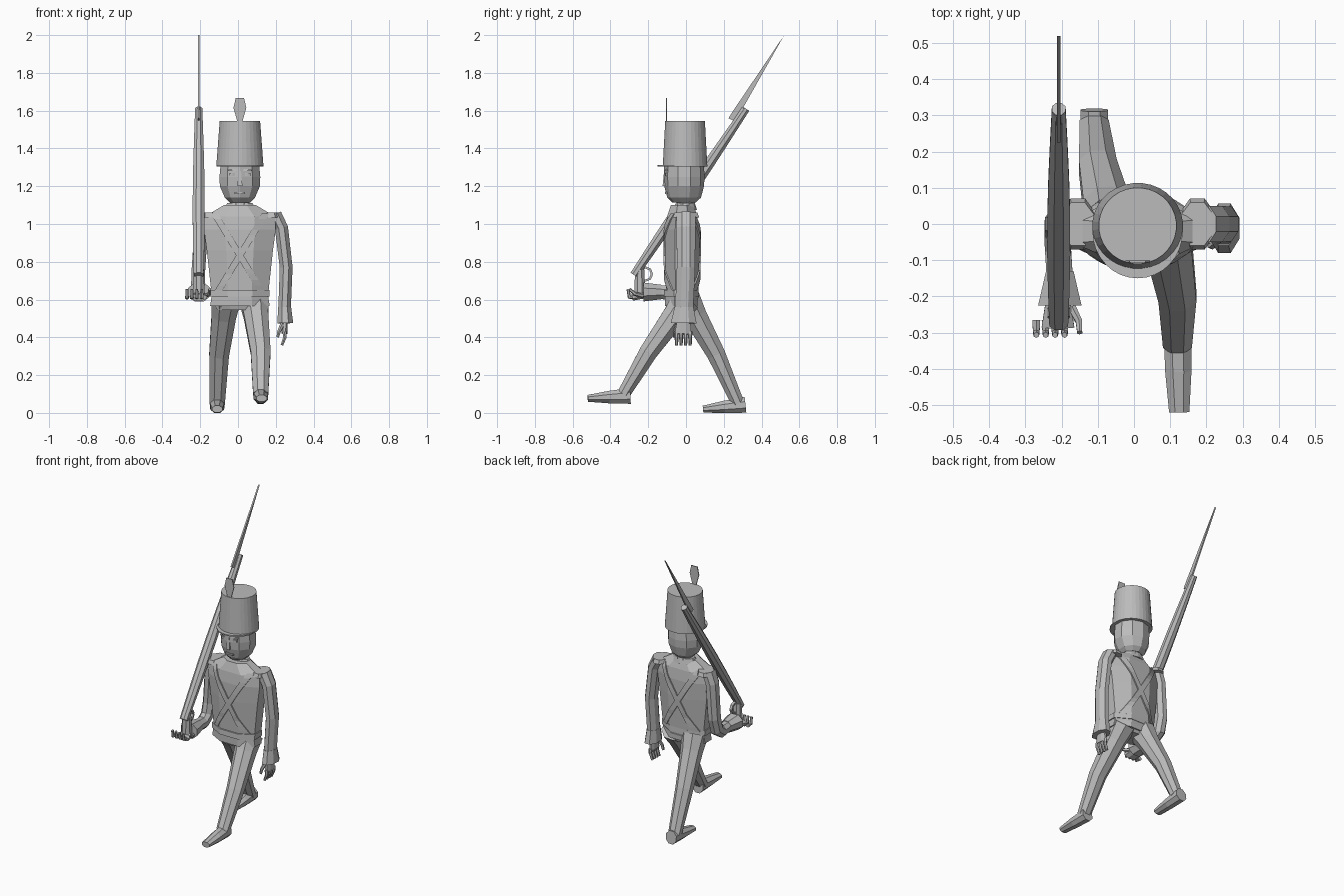
import bpy, bmesh, math
from mathutils import Vector
from mathutils.bvhtree import BVHTree

default_cube = bpy.data.objects.get("Cube")
if default_cube:
    bpy.data.objects.remove(default_cube)

grey = bpy.data.materials.new("plain grey")
grey.use_nodes = True
grey.diffuse_color = (.5, .5, .5, 1)
grey.node_tree.nodes["Principled BSDF"].inputs["Base Color"].default_value = grey.diffuse_color


def finish(name, bm):
    bmesh.ops.recalc_face_normals(bm, faces=bm.faces)
    mesh = bpy.data.meshes.new(name)
    bm.to_mesh(mesh)
    bm.free()
    mesh.materials.append(grey)
    obj = bpy.data.objects.new(name, mesh)
    bpy.context.collection.objects.link(obj)
    return obj


def skin(name, centres, tangents, sizes, sides):
    """Join many-sided rings, each with its own half width and half depth."""
    bm = bmesh.new()
    rings = []
    stretch = math.cos(math.pi / sides)
    for centre, tangent, (width, depth) in zip(centres, tangents, sizes):
        across = Vector((1, 0, 0))
        across = (across - tangent * across.dot(tangent)).normalized()
        outward = tangent.cross(across)
        ring = []
        for corner in range(sides):
            angle = (corner + .5) * math.tau / sides
            offset = across * width * math.cos(angle) + outward * depth * math.sin(angle)
            ring.append(bm.verts.new(centre + offset / stretch))
        rings.append(ring)
    for low, high in zip(rings, rings[1:]):
        for corner in range(sides):
            following = (corner + 1) % sides
            bm.faces.new((low[corner], low[following], high[following], high[corner]))
    bm.faces.new(rings[0])
    bm.faces.new(rings[-1])
    return finish(name, bm)


def limb(name, path, start, end, sides=8, bulge=0):
    """Tapering tube through the path, optionally swollen in the middle."""
    path = [Vector(point) for point in path]
    last = len(path) - 1
    tangents, sizes = [], []
    for index in range(last + 1):
        before, after = path[max(index - 1, 0)], path[min(index + 1, last)]
        tangents.append((after - before).normalized())
        share = index / last
        swell = 1 + bulge * math.sin(math.pi * share)
        sizes.append(Vector(start).lerp(Vector(end), share) * swell)
    return skin(name, path, tangents, sizes, sides)


def tower(name, x, y, levels, sides=8):
    """Stack of level rings given as height, half width and half depth."""
    centres = [Vector((x, y, level[0])) for level in levels]
    upright = [Vector((0, 0, 1))] * len(levels)
    return skin(name, centres, upright, [level[1:] for level in levels], sides)


def plate(name, outline, thickness):
    """Flat outline extruded along the thickness vector."""
    bm = bmesh.new()
    face = bm.faces.new([bm.verts.new(point) for point in outline])
    extruded = bmesh.ops.extrude_face_region(bm, geom=[face])["geom"]
    moved = [item for item in extruded if isinstance(item, bmesh.types.BMVert)]
    bmesh.ops.translate(bm, vec=thickness, verts=moved)
    return finish(name, bm)


# Tall hat with peak and plume
middle = .01
brim = 1.305
hat_top = 1.545
tower("hat", middle, -.005, [(brim, .125, .118), (hat_top, .107, .105)], sides=32)
peak_outline = []
for step in range(17):
    angle = math.pi * (1 + step / 16)
    peak_outline.append((middle + .125 * math.cos(angle), -.02 + .13 * math.sin(angle), brim))
plate("hat_peak", peak_outline, (0, 0, .008))
plume_sides = [(.012, 1.5), (.014, hat_top), (.034, 1.615), (.022, 1.667)]
plume_outline = [(middle + width, -.107, z) for width, z in plume_sides]
plume_outline += [(middle - width, -.107, z) for width, z in reversed(plume_sides)]
plate("plume", plume_outline, (0, .006, 0))

# Head, face and neck
tower("head", middle, -.01, [(1.115, .055, .06), (1.14, .08, .085), (1.2, .106, .1),
                             (1.25, .108, .103), (brim, .103, .1)], sides=10)
tower("neck", middle, 0, [(1.04, .055, .05), (1.14, .05, .045)])
tower("nose", middle, -.11, [(1.2, .014, .014), (1.28, .006, .006)], sides=4)
tower("mouth", middle, -.105, [(1.16, .028, .006), (1.17, .028, .006)], sides=4)
for label, sign in (("left", 1), ("right", -1)):
    x = middle + sign * .04
    tower(label + "_eye", x, -.105, [(1.255, .016, .006), (1.27, .016, .006)], sides=6)
    tower(label + "_brow", x, -.106, [(1.28, .024, .007), (1.29, .02, .005)], sides=4)

# Jacket, collar, belt and skirt
jacket = tower("jacket", middle, -.02, [(.545, .12, .065), (.61, .148, .085), (.86, .175, .092),
                                        (.97, .19, .09), (1.04, .185, .08), (1.1, .085, .06)])
tower("collar", middle, 0, [(1.075, .085, .055), (1.11, .068, .045)], sides=10)
tower("belt", middle, -.025, [(.615, .158, .093), (.65, .158, .091)])
tower("jacket_skirt", middle, -.025, [(.565, .158, .085), (.615, .15, .085)])

# Crossed straps laid on the jacket, front and back
jacket_surface = BVHTree.FromPolygons([vertex.co for vertex in jacket.data.vertices],
                                      [polygon.vertices for polygon in jacket.data.polygons])


def strap(name, facing, lean):
    bm = bmesh.new()
    rows = []
    steps = 14
    for step in range(steps + 1):
        share = step / steps
        x = middle + lean * (.135 - .25 * share)
        z = 1.055 - .41 * share
        row = []
        for edge in (x - .02, x + .02):
            origin = Vector((edge, facing, z))
            hit = jacket_surface.ray_cast(origin, Vector((0, -facing, 0)))[0]
            row.append(bm.verts.new(hit + Vector((0, facing * .008, 0))))
            row.append(bm.verts.new(hit))
        rows.append(row)
    for above, below in zip(rows, rows[1:]):
        for one, other in ((0, 2), (1, 0), (2, 3)):
            bm.faces.new((above[one], above[other], below[other], below[one]))
    finish(name, bm)


for side_name, facing in (("front", -1), ("back", 1)):
    for lean_name, lean in (("left", 1), ("right", -1)):
        strap(side_name + "_strap_from_" + lean_name, facing, lean)


# Striding legs and boots
def leg(label, hip, knee, ankle, heel, toe):
    knee, ankle = Vector(knee), Vector(ankle)
    thigh = Vector(hip).lerp(knee, .3)
    limb(label + "_leg", [hip, thigh, knee, ankle], (.077, .077), (.04, .034))
    limb(label + "_boot", [heel, Vector(heel).lerp(Vector(toe), .5), toe],
         (.038, .042), (.028, .018), bulge=.1)


leg("left", hip=(.085, 0, .6), knee=(.12, -.2, .32), ankle=(.12, -.33, .1),
    heel=(.12, -.295, .09), toe=(.125, -.52, .077))
leg("right", hip=(-.065, 0, .6), knee=(-.1, .16, .31), ankle=(-.11, .275, .05),
    heel=(-.11, .315, .043), toe=(-.11, .09, .02))


# Hands are a palm, four fingers and a thumb
finger_root, finger_end = (.011, .011), (.007, .007)


def finger(name, *joints):
    limb(name, joints, finger_root, finger_end, sides=6)


# Hanging left arm
limb("left_arm", [(.195, 0, 1.05), (.23, 0, .98), (.255, 0, .77), (.246, -.01, .54)],
     (.036, .05), (.033, .048))
limb("left_cuff", [(.247, -.01, .56), (.25, -.012, .475)], (.034, .05), (.042, .068))
limb("left_palm", [(.248, -.012, .49), (.245, -.015, .42)], (.016, .035), (.016, .044))
for index in range(4):
    y = -.05 + index * .024
    finger("left_finger", (.246, y, .43), (.248, y, .4), (.232, y, .358))
finger("left_thumb", (.235, -.045, .47), (.217, -.06, .43), (.21, -.06, .4))

# Bent right arm with the palm turned up
limb("right_arm", [(-.17, 0, 1.05), (-.195, 0, .98), (-.21, 0, .75), (-.212, -.02, .67),
                   (-.21, -.07, .635), (-.205, -.15, .64)], (.036, .05), (.036, .036))
limb("right_cuff", [(-.205, -.13, .64), (-.205, -.225, .64)], (.038, .038), (.06, .05))
limb("right_palm", [(-.21, -.2, .63), (-.21, -.285, .612)], (.032, .02), (.045, .018))
for index in range(4):
    x = -.27 + index * .026
    finger("right_finger", (x, -.265, .612), (x, -.3, .613), (x, -.307, .655))
finger("right_thumb", (-.172, -.23, .62), (-.152, -.27, .63), (-.15, -.3, .655))

# Shoulder pads
for label, sign in (("left", 1), ("right", -1)):
    tower(label + "_shoulder_pad", middle + sign * .165, 0, [(1.035, .05, .07), (1.06, .045, .06)])

# Sloping musket resting on the right shoulder
musket_x = -.208
butt, muzzle = Vector((musket_x, -.275, .73)), Vector((musket_x, .318, 1.61))
stock_path = [butt.lerp(muzzle, step / 6) for step in range(7)]
limb("musket_stock", stock_path, (.026, .022), (.019, .02), bulge=.4)
above_stock = Vector((0, -.01, 0))
limb("musket_barrel", [butt.lerp(muzzle, .5) + above_stock, muzzle + above_stock],
     (.014, .014), (.014, .014))
tower("musket_grip", musket_x, -.245, [(.62, .032, .03), (.76, .026, .024)])
guard_path = []
for step in range(9):
    angle = step / 8 * math.tau
    guard_path.append((musket_x, -.215 + .035 * math.cos(angle), .735 + .035 * math.sin(angle)))
limb("musket_guard", guard_path, (.009, .006), (.009, .006), sides=4)

# Long bayonet
blade_outline = [(.225, 1.56), (.25, 1.6), (.52, 2), (.285, 1.585), (.255, 1.545)]
plate("bayonet", [(musket_x - .005, y, z) for y, z in blade_outline], (.01, 0, 0))
